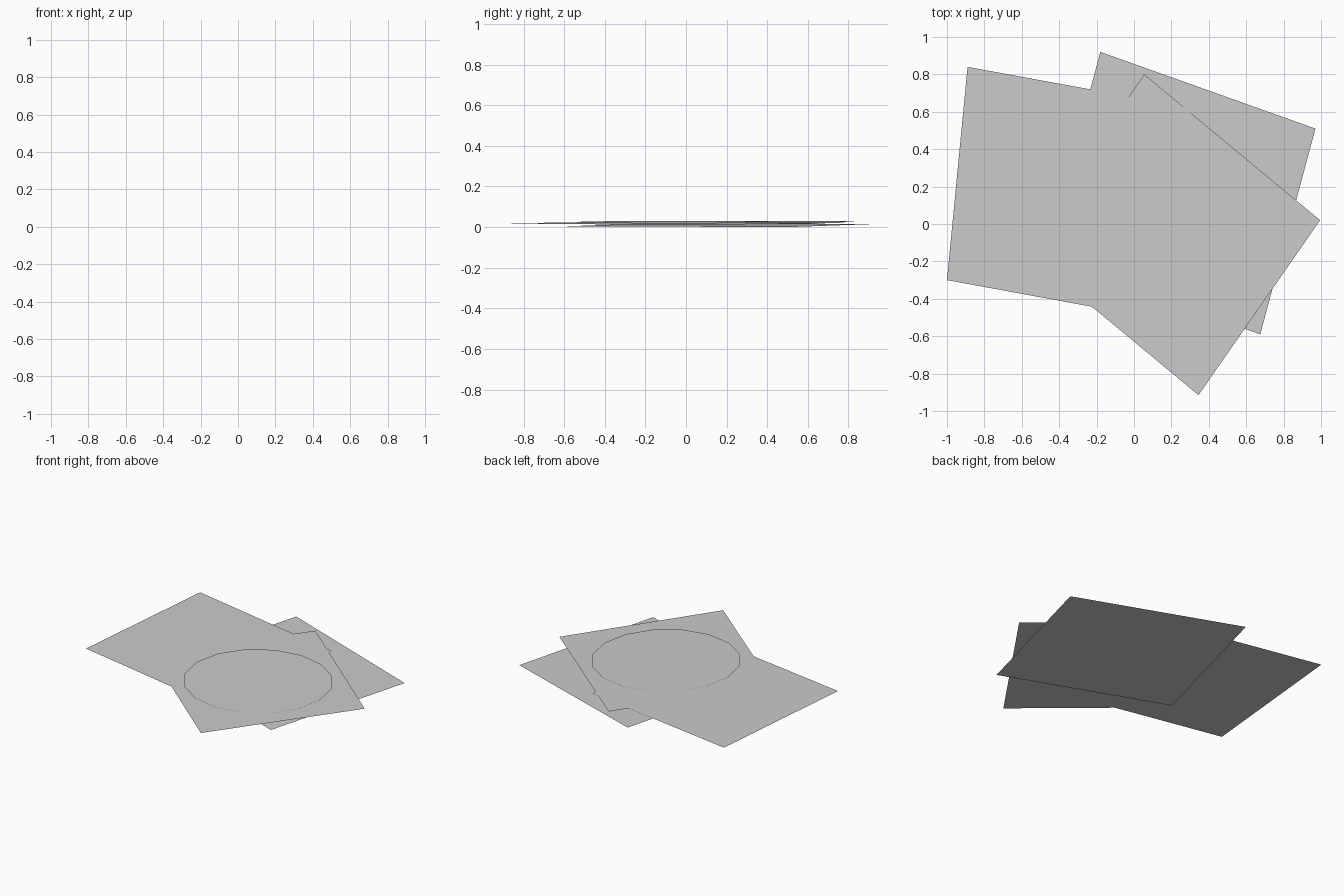
import bpy
import math
from mathutils import Vector

cube = bpy.data.objects.get("Cube")
if cube:
    bpy.data.objects.remove(cube, do_unlink=True)

grey = bpy.data.materials.new("plain grey")
grey.use_nodes = True
grey.diffuse_color = (0.6, 0.6, 0.6, 1)
grey.node_tree.nodes["Principled BSDF"].inputs["Base Color"].default_value = (0.6, 0.6, 0.6, 1)


def flat_piece(name, outline, lift):
    """One paper-thin face lying on the gently sloping stack."""
    verts = [(x, y, 0.0122 - 0.0126 * x + lift) for x, y in outline]
    mesh = bpy.data.meshes.new(name)
    mesh.from_pydata(verts, [], [tuple(range(len(verts)))])
    mesh.materials.append(grey)
    obj = bpy.data.objects.new(name, mesh)
    bpy.context.collection.objects.link(obj)
    return obj


def sheet(name, corner, along, across, lift):
    """Slightly skewed sheet from one corner and its two edge directions."""
    c, a, b = Vector(corner), Vector(along), Vector(across)
    return flat_piece(name, [c, c + a, c + a + b, c + b], lift)


# Three fanned sheets, lowest first
sheet("bottom_sheet", (-0.475, -0.18), (1.15, -0.41), (0.295, 1.10), 0.0)
sheet("middle_sheet", (-1.0, -0.30), (1.20, -0.22), (0.11, 1.14), 0.006)
sheet("top_sheet", (-0.595, -0.135), (0.94, -0.78), (0.65, 0.935), 0.010)

# Round disc centred on the top sheet
sides = 16
turns = [2 * math.pi * i / sides for i in range(sides)]
flat_piece("disc", [(0.20 + 0.49 * math.cos(t), -0.057 + 0.49 * math.sin(t)) for t in turns], 0.0145)
